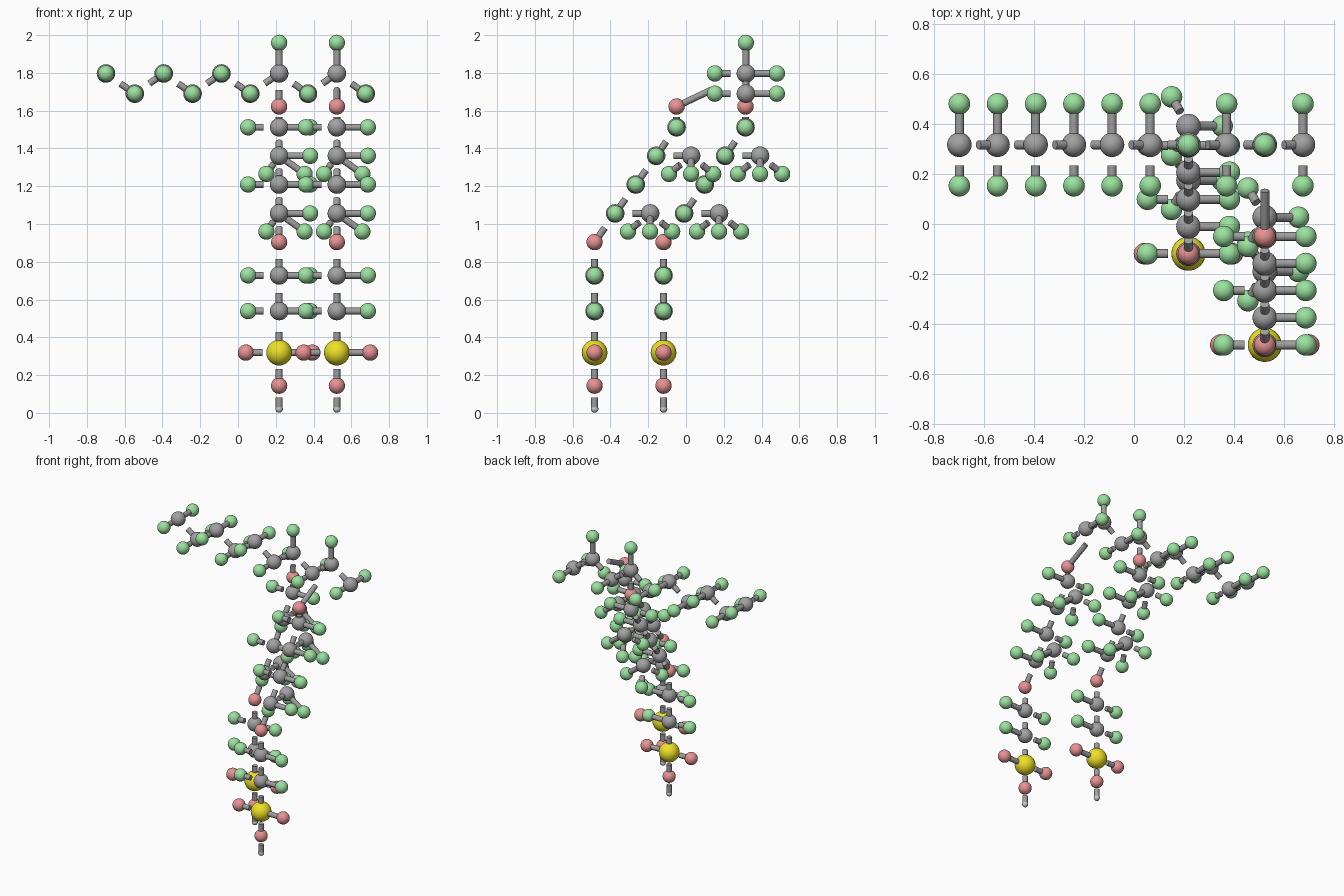
import bpy, bmesh, math
from mathutils import Vector

if "Cube" in bpy.data.objects:
    bpy.data.objects.remove(bpy.data.objects["Cube"])

# element: colour, radius
ELEMENTS = {
    "carbon": ((0.36, 0.36, 0.36, 1), 0.049),
    "fluorine": ((0.33, 0.76, 0.35, 1), 0.043),
    "oxygen": ((0.82, 0.29, 0.29, 1), 0.043),
    "sulfur": ((0.86, 0.76, 0.02, 1), 0.068),
    "hydrogen": ((0.72, 0.72, 0.72, 1), 0.02),
}
BOND_R = 0.018


def material(name, colour):
    m = bpy.data.materials.new(name)
    m.diffuse_color = colour
    m.use_nodes = True
    m.node_tree.nodes["Principled BSDF"].inputs["Base Color"].default_value = m.diffuse_color
    return m


def finish_mesh(bm, name, mat):
    for f in bm.faces:
        f.smooth = len(f.verts) < 5      # cylinder caps stay flat
    for e in bm.edges:
        if any(len(f.verts) > 4 for f in e.link_faces):
            e.smooth = False
    me = bpy.data.meshes.new(name)
    bm.to_mesh(me)
    bm.free()
    me.materials.append(mat)
    return me


# shared ball meshes, one per element
BALLS = {}
for name, (colour, radius) in ELEMENTS.items():
    bm = bmesh.new()
    bmesh.ops.create_uvsphere(bm, u_segments=32, v_segments=16, radius=radius)
    BALLS[name] = finish_mesh(bm, name + "_ball", material(name, colour))

# shared unit stick for bonds
bm = bmesh.new()
bmesh.ops.create_cone(bm, cap_ends=True, segments=20, radius1=BOND_R,
                      radius2=BOND_R, depth=1)
STICK = finish_mesh(bm, "bond_stick", material("bond", (0.34, 0.34, 0.34, 1)))


def place(name, mesh):
    ob = bpy.data.objects.new(name, mesh)
    bpy.context.collection.objects.link(ob)
    return ob


def bond(a, b):
    d = b - a
    ob = place("bond", STICK)
    ob.location = (a + b) / 2
    ob.rotation_mode = "QUATERNION"
    ob.rotation_quaternion = d.to_track_quat("Z", "Y")
    ob.scale = (1, 1, d.length)


def atom(element, pos, parent=None, full=False):
    """Ball with a half bond towards its parent (or a full one)."""
    pos = Vector(pos)
    place(element + "_atom", BALLS[element]).location = pos
    if parent is not None:
        bond(pos, parent if full else (pos + parent) / 2)
    return pos


def side_pair(element, centre, axis, dist):
    for s in (1, -1):
        atom(element, centre + Vector(axis) * dist * s, centre, full=s > 0)


def trifluoro_group(parent):
    c = atom("carbon", parent + Vector((0, 0.185, 0)), parent)
    for k in range(3):
        a = k * math.tau / 3
        atom("fluorine", c + Vector((0.135 * math.cos(a), 0.135 * math.sin(a), -0.096)),
             c, full=k == 0)


def side_chain(root, y):
    """Chain hanging from a backbone carbon down to the acid end."""
    # element, y offset, height, substituents
    links = [
        ("oxygen", 0, 1.622, ""),
        ("carbon", 0, 1.512, "pair"),
        ("carbon", -0.108, 1.361, "branch"),
        ("carbon", -0.216, 1.209, "pair"),
        ("carbon", -0.325, 1.056, "branch"),
        ("oxygen", -0.434, 0.904, ""),
        ("carbon", -0.434, 0.728, "pair"),
        ("carbon", -0.434, 0.539, "pair"),
        ("sulfur", -0.434, 0.319, "acid"),
        ("oxygen", -0.434, 0.144, ""),
        ("hydrogen", -0.434, 0.021, ""),
    ]
    prev = root
    for element, dy, z, kind in links:
        prev = atom(element, (root.x, y + dy, z), prev)
        if kind == "pair":
            side_pair("fluorine", prev, (1, 0, 0), 0.164)
        elif kind == "acid":
            side_pair("oxygen", prev, (1, 0, 0), 0.176)
        elif kind == "branch":
            atom("fluorine", prev + Vector((0.164, 0, 0)), prev, full=True)
            trifluoro_group(prev)


# zigzag backbone; two of its carbons carry side chains
CHAIN_Y = {6: 0.315, 8: -0.05}
prev = None
for i in range(10):
    prev = atom("carbon", (-0.699 + 0.1528 * i, 0.317, 1.69 if i % 2 else 1.797), prev)
    if i in CHAIN_Y:
        atom("fluorine", prev + Vector((0, 0, 0.162)), prev, full=True)
        side_chain(prev, CHAIN_Y[i])
    else:
        side_pair("fluorine", prev, (0, 1, 0), 0.164)
